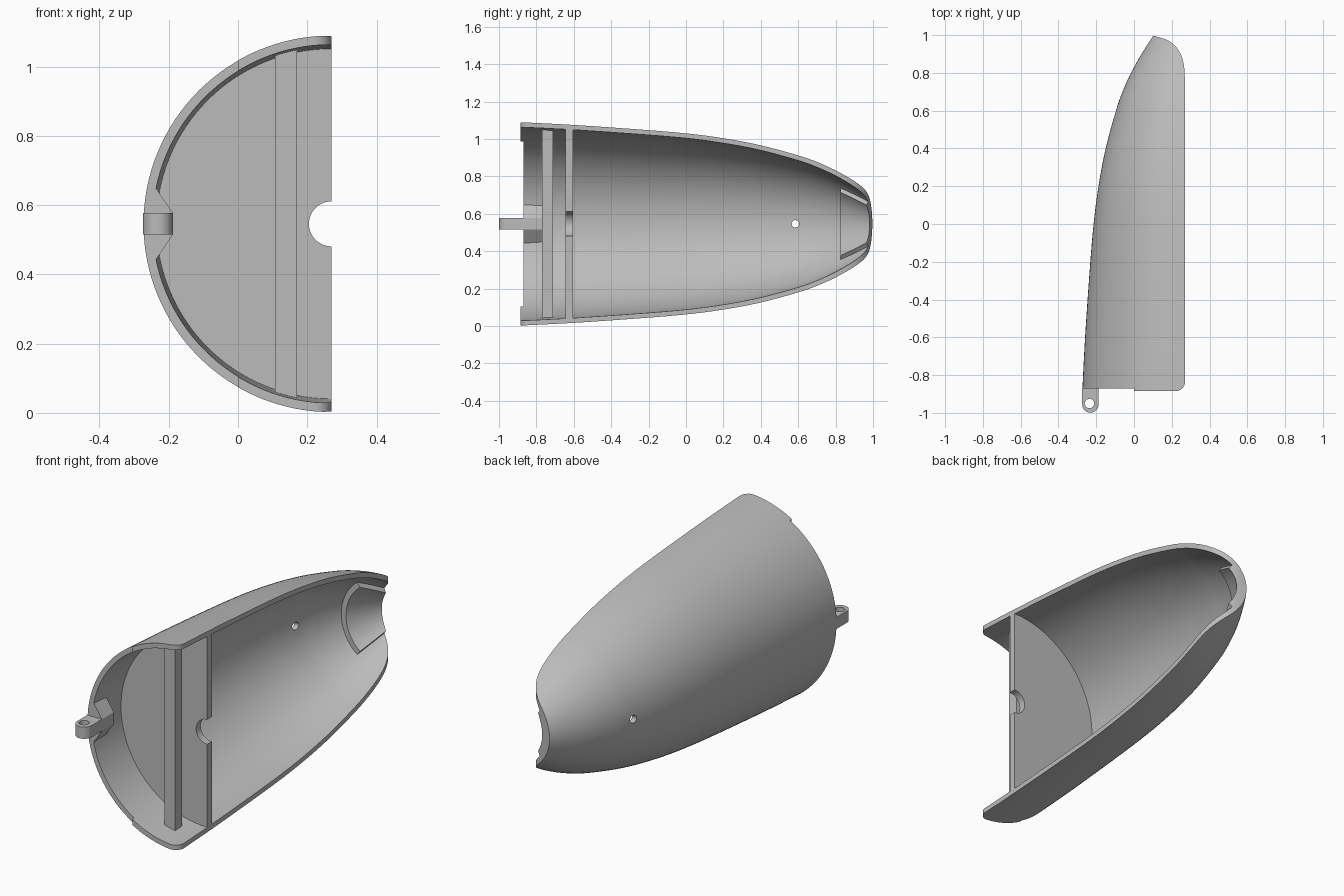
import bpy, bmesh, math
from mathutils import Vector, Matrix

if "Cube" in bpy.data.objects:
    bpy.data.objects.remove(bpy.data.objects["Cube"])

AXIS_X, AXIS_Z = 0.27, 0.546
WALL = 0.026

grey = bpy.data.materials.new("plain grey")
grey.use_nodes = True
COLOUR = (0.5, 0.5, 0.5, 1)
grey.diffuse_color = COLOUR
grey.node_tree.nodes["Principled BSDF"].inputs["Base Color"].default_value = COLOUR


def finish(name, bm):
    bmesh.ops.recalc_face_normals(bm, faces=bm.faces)
    mesh = bpy.data.meshes.new(name)
    bm.to_mesh(mesh)
    bm.free()
    mesh.materials.append(grey)
    obj = bpy.data.objects.new(name, mesh)
    bpy.context.collection.objects.link(obj)
    return obj


def spline(points, steps=6):
    """Smooth curve through the points."""
    pts = [Vector(p) for p in points]
    pts = [2 * pts[0] - pts[1]] + pts + [2 * pts[-1] - pts[-2]]
    out = []
    for a, b, c, d in zip(pts, pts[1:], pts[2:], pts[3:]):
        for i in range(steps):
            t = i / steps
            out.append(0.5 * (2 * b + (c - a) * t + (2 * a - 5 * b + 4 * c - d) * t ** 2
                              + (3 * b - a - 3 * c + d) * t ** 3))
    return out + [pts[-2]]


def offset(curve, dist):
    """Shift a (radius, y) curve inward along its normals."""
    out = []
    for i, p in enumerate(curve):
        t = (curve[min(i + 1, len(curve) - 1)] - curve[max(i - 1, 0)]).normalized()
        out.append(p + Vector((-t.y, t.x)) * dist)
    return out


def revolve(name, section, half_angle=math.pi, segments=128):
    """Turn a closed (radius, y) section about the long axis, centred on -x."""
    bm = bmesh.new()
    full = half_angle >= math.pi
    rings = []
    for i in range(segments if full else segments + 1):
        a = half_angle * (2 * i / segments - 1)
        rings.append([bm.verts.new((AXIS_X - r * math.cos(a), y, AXIS_Z + r * math.sin(a)))
                      for r, y in section])
    pairs = list(zip(rings, rings[1:]))
    if full:
        pairs.append((rings[-1], rings[0]))
    n = len(section)
    for p, q in pairs:
        for j in range(n):
            k = (j + 1) % n
            bm.faces.new((p[j], p[k], q[k], q[j]))
    if not full:
        bm.faces.new(rings[0])
        bm.faces.new(rings[-1])
    return finish(name, bm)


def prism(name, outline, axis, low, high):
    """Extrude an outline: (x, y) along z, or (x, z) along y."""
    bm = bmesh.new()
    place = (lambda u, v, w: (u, v, w)) if axis == "z" else (lambda u, v, w: (u, w, v))
    ends = [[bm.verts.new(place(u, v, w)) for u, v in outline] for w in (low, high)]
    for e in ends:
        bm.faces.new(e)
    for j in range(len(outline)):
        k = (j + 1) % len(outline)
        bm.faces.new((ends[0][j], ends[0][k], ends[1][k], ends[1][j]))
    return finish(name, bm)


def circle(cx, cy, r, start=0, end=360, n=32):
    return [(cx + r * math.cos(math.radians(start + (end - start) * i / n)),
             cy + r * math.sin(math.radians(start + (end - start) * i / n)))
            for i in range(n + (abs(end - start) < 360))]


def boolean(obj, cutter, operation):
    mod = obj.modifiers.new("cut", "BOOLEAN")
    mod.object, mod.operation, mod.solver = cutter, operation, "EXACT"
    bpy.context.view_layer.objects.active = obj
    bpy.ops.object.modifier_apply(modifier=mod.name)


# Trimming block: its side outline gives the rounded ends and stepped front rim
trim_outline = ([(-0.5, -0.87), (0, -0.87), (0, -0.885)]
                + circle(0.22, -0.835, 0.05, -90, 0, 8)
                + [tuple(p) for p in spline([(0.27, 0.75), (0.265, 0.835), (0.25, 0.893), (0.225, 0.935),
                                             (0.195, 0.962), (0.16, 0.98), (0.1, 0.997)], 4)]
                + [(-0.5, 0.997)])
trim = prism("trim_block", trim_outline, "z", -0.3, 1.4)

# Tapered half shell
outer = spline([(0.547, -0.95), (0.543, -0.87), (0.529, -0.6), (0.505, -0.25), (0.484, 0), (0.458, 0.2),
                (0.42, 0.4), (0.366, 0.6), (0.331, 0.7), (0.286, 0.8), (0.23, 0.9), (0.165, 1.0),
                (0.12, 1.05)])
inner = offset(outer, WALL)
shell = revolve("shell", outer + inner[::-1])
boolean(shell, trim, "INTERSECT")

# Small round hole through the shell side
drill = prism("drill", circle(0, 0, 0.02), "z", -0.2, 0.2)
drill.data.transform(Matrix.Translation((-0.1, 0.585, AXIS_Z)) @ Matrix.Rotation(math.pi / 2, 4, "Y"))
boolean(shell, drill, "DIFFERENCE")

# Raised pad inside the tip
pad_base = [p for p in offset(outer, WALL * 0.6) if p.y > 0.82]
pad_top = [p for p in offset(outer, WALL + 0.025) if p.y > 0.82]
pad = revolve("tip_pad", pad_base + pad_top[::-1], math.radians(52), 40)
boolean(pad, trim, "INTERSECT")

# Bulkhead with a central shaft opening
bulkhead = revolve("bulkhead", [(0.065, -0.643), (0.515, -0.643), (0.515, -0.605), (0.065, -0.605)])
boolean(bulkhead, trim, "INTERSECT")

# Upright bar in front of the bulkhead
bar = prism("cross_bar", [(0.107, -0.77), (0.17, -0.77), (0.17, -0.71), (0.107, -0.71)], "z",
            AXIS_Z - 0.503, AXIS_Z + 0.503)

# Hinge lug with a vertical pin hole
lug = prism("hinge_lug", circle(-0.231, -0.956, 0.043, 180, 360, 24) + [(-0.188, -0.8), (-0.245, -0.8), (-0.274, -0.87)],
            "z", AXIS_Z - 0.031, AXIS_Z + 0.031)
pin = prism("pin_cutter", circle(-0.236, -0.95, 0.025), "z", 0.3, 0.8)
boolean(lug, pin, "DIFFERENCE")

# Flared gusset joining the lug to the shell wall
gusset = prism("lug_gusset", [(-0.188, AXIS_Z - 0.031), (-0.188, AXIS_Z + 0.031), (-0.238, AXIS_Z + 0.105),
                              (-0.255, AXIS_Z), (-0.238, AXIS_Z - 0.105)], "y", -0.87, -0.77)

for helper in (trim, drill, pin):
    bpy.data.objects.remove(helper)

# Smooth curved surfaces while keeping the edges crisp
bpy.ops.object.select_all(action="DESELECT")
for obj in (shell, pad, bulkhead, bar, lug, gusset):
    obj.select_set(True)
bpy.context.view_layer.objects.active = shell
bpy.ops.object.shade_smooth_by_angle(angle=math.radians(30))
